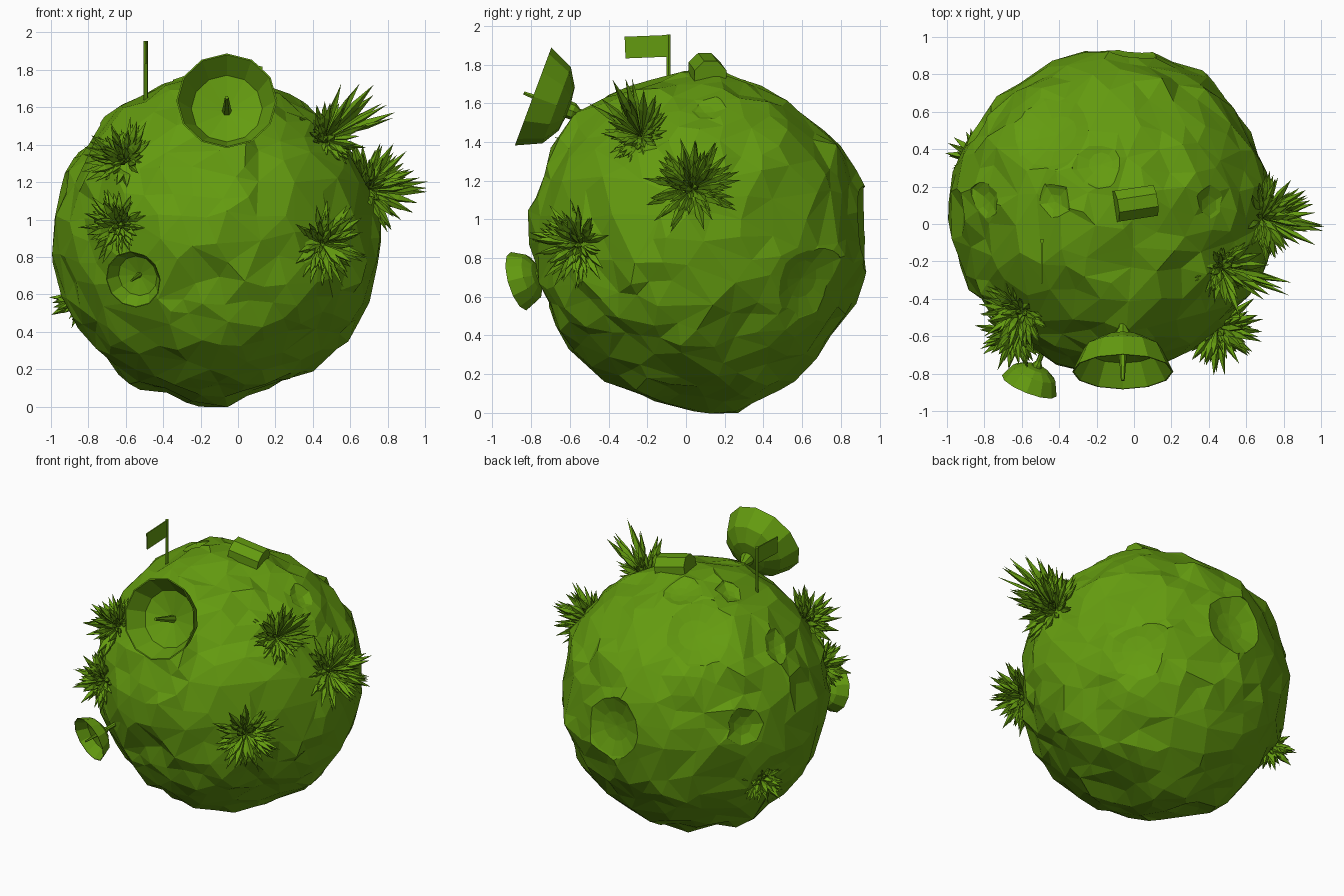
import bpy, bmesh, math, random
from mathutils import Vector, Matrix, noise

random.seed(7)
if "Cube" in bpy.data.objects:
    bpy.data.objects.remove(bpy.data.objects["Cube"], do_unlink=True)

green = bpy.data.materials.new("moss_green")
green.use_nodes = True
COLOUR = (0.127, 0.328, 0.005, 1)
green.diffuse_color = COLOUR
green.node_tree.nodes["Principled BSDF"].inputs["Base Color"].default_value = COLOUR

CENTRE = Vector((-0.11, 0.07, 0.9))
RADIUS = 0.862


def finish(bm, name):
    """Turn a bmesh into a flat shaded object."""
    bmesh.ops.recalc_face_normals(bm, faces=bm.faces)
    mesh = bpy.data.meshes.new(name)
    bm.to_mesh(mesh)
    bm.free()
    mesh.materials.append(green)
    obj = bpy.data.objects.new(name, mesh)
    bpy.context.collection.objects.link(obj)
    return obj


def aim(origin, direction):
    """Matrix whose z axis points along direction."""
    turn = Vector(direction).to_track_quat('Z', 'Y').to_matrix().to_4x4()
    return Matrix.Translation(origin) @ turn


def lathe(bm, profile, sides, matrix):
    """Spin (radius, height) points about z; zero radius closes an end."""
    rings = []
    for r, z in profile:
        count = sides if r > 0 else 1
        rings.append([bm.verts.new(matrix @ Vector((
            r * math.cos(math.tau * i / sides),
            r * math.sin(math.tau * i / sides), z))) for i in range(count)])
    for a, b in zip(rings, rings[1:]):
        for i in range(sides):
            j = (i + 1) % sides
            corners = [a[i % len(a)], a[j % len(a)], b[j % len(b)], b[i % len(b)]]
            bm.faces.new(list(dict.fromkeys(corners)))


# Rocky ball: jittered icosphere with broad swells and hollows
SWELLS = [  # direction, height, spread
    ((-1, 0, 0), 0.03, 0.3), ((0.01, 0.1, -1), 0.06, 0.2),
    ((0.25, -0.1, -1), -0.06, 0.15), ((0, 0.64, 0.75), -0.06, 0.2),
    ((0, 0.76, 0.66), 0.03, 0.15), ((0.05, -0.6, 0.75), 0.035, 0.25),
    ((-0.55, 0, 0.8), 0.02, 0.25), ((0, -0.8, -0.55), 0.03, 0.25),
    ((-0.1, -0.9, -0.3), -0.05, 0.16), ((-0.15, -0.9, 0.08), 0.03, 0.22),
    ((0.48, 0, 0.72), -0.03, 0.3), ((0.9, 0.42, 0), -0.035, 0.3),
    ((0, -0.3, 0.9), -0.03, 0.2), ((-0.5, 0, -0.8), 0.02, 0.3),
]
bm = bmesh.new()
bmesh.ops.create_icosphere(bm, subdivisions=4, radius=1)
for v in bm.verts:
    d = (v.co + 0.035 * noise.random_unit_vector()
         + 0.03 * noise.noise_vector(v.co * 9)).normalized()
    r = RADIUS + 0.024 * noise.noise(d * 2.6) + 0.04 * noise.noise(d * 5.5 + Vector((3, 1, 2)))
    r += random.uniform(-0.014, 0.014)
    for way, height, spread in SWELLS:
        r += height * math.exp(-((d - Vector(way).normalized()).length / spread) ** 2)
    v.co = CENTRE + d * r
planet = finish(bm, "rocky_ball")
bpy.context.view_layer.objects.active = planet
facets = planet.modifiers.new("facets", 'DECIMATE')
facets.ratio = 0.72
bpy.ops.object.modifier_apply(modifier=facets.name)

# Craters: shallow bowls cut from the ball
CRATERS = [  # direction, radius, depth, sides
    ((-0.32, 0.44, 0.67), 0.22, 0.035, 14), ((-0.07, 0.26, 0.82), 0.13, 0.025, 10),
    ((0.62, 0.56, -0.22), 0.2, 0.03, 12), ((0.05, 0.87, 0.05), 0.2, 0.04, 12),
    ((-0.72, 0.46, 0.11), 0.13, 0.035, 7), ((-0.32, 0.05, 0.8), 0.09, 0.02, 5),
    ((0.53, 0.03, 0.68), 0.11, 0.03, 6), ((-0.69, 0.05, 0.52), 0.11, 0.025, 6),
]
for way, radius, depth, sides in CRATERS:
    d = Vector(way).normalized()
    size = (radius ** 2 + depth ** 2) / (2 * depth)
    floor = math.sqrt(RADIUS ** 2 - radius ** 2) - depth
    # Lens shaped cutter: bowl below, lid well clear above
    profile = [(0, 0)]
    for k in (0.5, 1.0, 1.2):
        a = radius * k
        profile.append((a, size - math.sqrt(size ** 2 - a ** 2)))
    top = profile[-1][1] + 0.15
    profile += [(profile[-1][0], top), (0, top)]
    bm = bmesh.new()
    lathe(bm, profile, sides, aim(CENTRE + d * floor, d))
    cutter = finish(bm, "crater_cutter")
    cutter.hide_render = True
    cut = planet.modifiers.new("crater", 'BOOLEAN')
    cut.operation = 'DIFFERENCE'
    cut.object = cutter
    bpy.ops.object.modifier_apply(modifier=cut.name)
    bpy.data.objects.remove(cutter, do_unlink=True)


# Spiky plants: narrow leaf blades fanning out from the ground
def plant(name, way, side, reach, count):
    normal = Vector(way).normalized()
    frame = aim(CENTRE + normal * (RADIUS - 0.03), normal)
    bm = bmesh.new()
    for i in range(count):
        lean = random.uniform(0.03, 1)
        turn = i * 2.4 + random.uniform(-0.3, 0.3)
        flat = math.sqrt(1 - lean ** 2)
        d = (flat * math.cos(turn), flat * math.sin(turn), lean)
        length = (side + (reach - side) * lean ** 4) * random.uniform(0.6, 1.08)
        width = random.uniform(0.014, 0.024)
        lathe(bm, [(0, 0), (width, length * 0.62), (0, length)], 4,
              frame @ aim((0, 0, 0), d))
    return finish(bm, name)


plant("plant_upper_right", (-0.56, -0.61, 0.47), 0.23, 0.26, 85)
plant("plant_middle_right", (-0.54, -0.66, 0.07), 0.21, 0.23, 85)
plant("plant_front_left", (0.6, -0.67, -0.03), 0.25, 0.28, 85)
plant("plant_left", (0.86, -0.04, 0.28), 0.26, 0.36, 95)
plant("plant_top_left", (0.65, -0.34, 0.6), 0.19, 0.5, 85)
plant("plant_back_right", (-0.76, 0.3, -0.34), 0.16, 0.2, 65)


# Dishes: faceted bowl, feed pin and stand, facing along the axis
def dish(name, rim, axis, scale, stand):
    frame = aim(rim, axis) @ Matrix.Scale(scale, 4)
    bm = bmesh.new()
    lathe(bm, [(0, -0.2), (0.12, -0.185), (0.21, -0.13), (0.27, 0),
               (0.262, 0), (0.19, -0.12), (0, -0.165)], 12, frame)
    finish(bm, name + "_bowl")
    bm = bmesh.new()
    lathe(bm, [(0, -0.17), (0.026, -0.165), (0.01, 0.05), (0, 0.052)], 6, frame)
    finish(bm, name + "_feed_pin")
    bm = bmesh.new()
    lathe(bm, [(0, -0.18), (0.045, -0.19), (0.045, -0.22), (0.025, -0.25),
               (0.025, -stand), (0, -stand)], 8, frame)
    finish(bm, name + "_stand")


dish("large_dish", (-0.06, -0.79, 1.635), (0, -0.94, 0.35), 1, 0.36)
dish("small_dish", (-0.56, -0.865, 0.68), (-0.35, -0.9, -0.27), 0.58, 0.5)

# Flag: pole and thin cloth
bm = bmesh.new()
lathe(bm, [(0, 1.55), (0.012, 1.55), (0.012, 1.955), (0, 1.955)], 6,
      Matrix.Translation((-0.492, -0.09, 0)))
finish(bm, "flag_pole")
bm = bmesh.new()
bmesh.ops.create_cube(bm, size=1, matrix=Matrix.Translation((-0.492, -0.205, 1.892))
                      @ Matrix.Rotation(0.04, 4, 'X')
                      @ Matrix.Diagonal((0.008, 0.22, 0.112, 1)))
finish(bm, "flag_cloth")

# Hut: faceted barrel half sunk in the summit, tipped to the left
bm = bmesh.new()
lathe(bm, [(0, -0.108), (0.09, -0.108), (0.09, 0.108), (0, 0.108)], 8,
      Matrix.Translation((0.005, 0.11, 1.757)) @ Matrix.Rotation(0.15, 4, 'Z')
      @ Matrix.Rotation(math.pi / 2 + 0.2, 4, 'Y') @ Matrix.Rotation(math.pi / 8, 4, 'Z'))
finish(bm, "barrel_hut")
